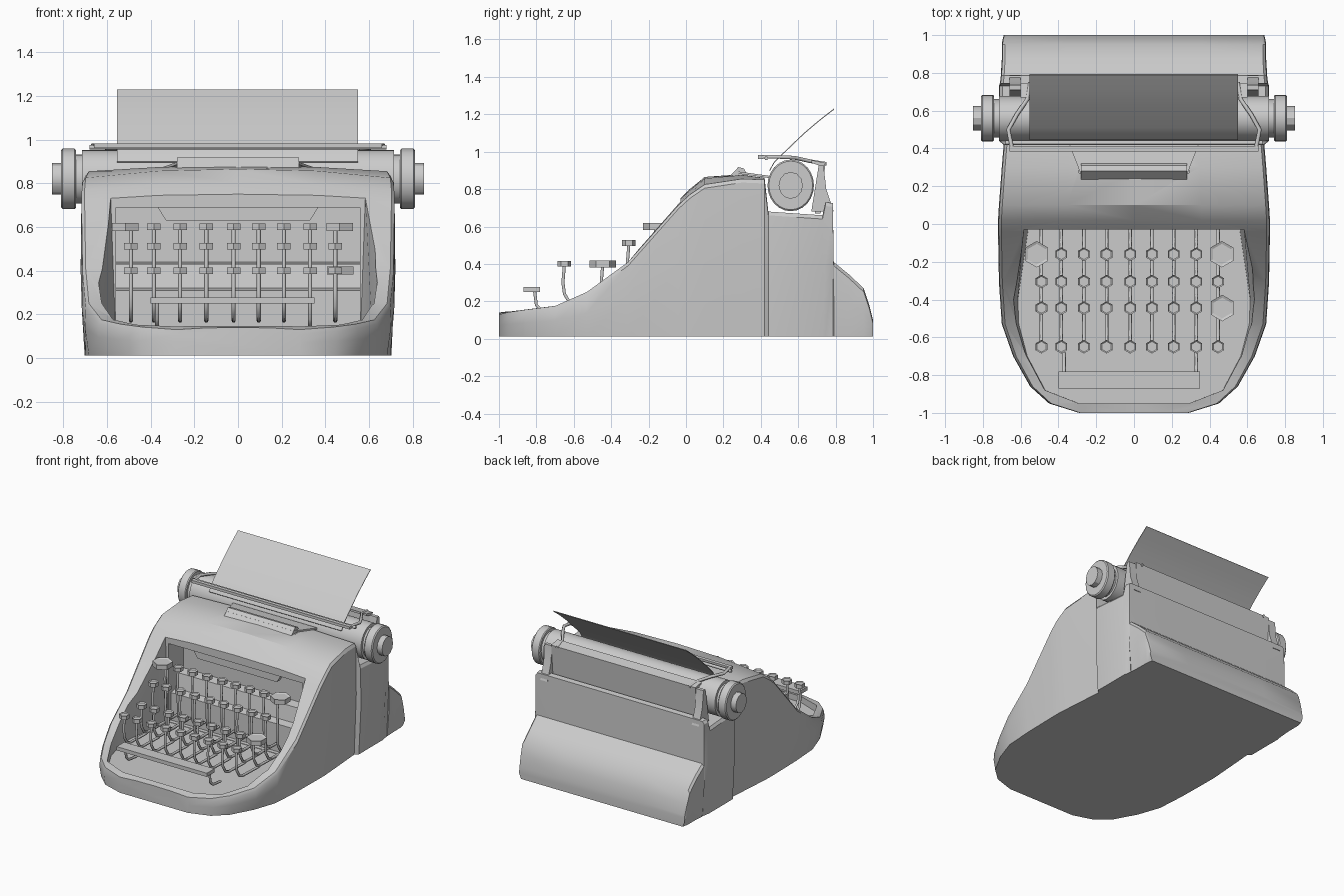
import bpy, bmesh, math
from mathutils import Matrix

if "Cube" in bpy.data.objects:
    bpy.data.objects.remove(bpy.data.objects["Cube"])


def add(name, bm, angle=30):
    bmesh.ops.recalc_face_normals(bm, faces=bm.faces)
    me = bpy.data.meshes.new(name)
    bm.to_mesh(me)
    bm.free()
    ob = bpy.data.objects.new(name, me)
    bpy.context.collection.objects.link(ob)
    smooth(ob, angle)
    return ob


def smooth(ob, angle):
    bpy.ops.object.select_all(action='DESELECT')
    ob.select_set(True)
    bpy.context.view_layer.objects.active = ob
    bpy.ops.object.shade_smooth_by_angle(angle=math.radians(angle))


def loft(name, rings, angle=30):
    bm = bmesh.new()
    vs = [[bm.verts.new(p) for p in r] for r in rings]
    n = len(rings[0])
    for a, b in zip(vs, vs[1:]):
        for i in range(n):
            j = (i + 1) % n
            bm.faces.new((a[i], a[j], b[j], b[i]))
    bm.faces.new(vs[0])
    bm.faces.new(vs[-1])
    return add(name, bm, angle)


def profile(name, pts, x0, x1):
    """Side profile (y, z) extruded across x."""
    return loft(name, [[(x, y, z) for y, z in pts] for x in (x0, x1)])


def box(name, x0, x1, y0, y1, z0, z1):
    return profile(name, [(y0, z0), (y1, z0), (y1, z1), (y0, z1)], x0, x1)


def turned(name, steps, side=1, n=24):
    """Stepped solid around the platen axis; steps are (x, radius)."""
    ring = [2 * math.pi * i / n for i in range(n)]
    return loft(name, [[(side * x, 0.56 + 0.9 * r * math.cos(a), 0.82 + r * math.sin(a))
                        for a in ring] for x, r in steps])


def tubes(name, paths, r, res=1):
    cu = bpy.data.curves.new(name, 'CURVE')
    cu.dimensions = '3D'
    cu.bevel_depth = r
    cu.bevel_resolution = res
    cu.use_fill_caps = True
    for path in paths:
        sp = cu.splines.new('POLY')
        sp.points.add(len(path) - 1)
        for p, co in zip(sp.points, path):
            p.co = (*co, 1)
    ob = bpy.data.objects.new(name, cu)
    bpy.context.collection.objects.link(ob)
    return ob


def cut(target, cutter):
    m = target.modifiers.new('cut', 'BOOLEAN')
    m.operation = 'DIFFERENCE'
    m.solver = 'EXACT'
    m.object = cutter
    bpy.context.view_layer.objects.active = target
    bpy.ops.object.modifier_apply(modifier=m.name)
    bpy.data.objects.remove(cutter)


# Body shell: stations of y, half width, side height, crown
stations = [(-1, .29, .13, .01), (-.95, .45, .142, .005), (-.86, .55, .155, .005),
            (-.7, .64, .175, 0), (-.53, .70, .25, 0), (-.31, .715, .41, 0),
            (-.04, .72, .715, .025), (.02, .72, .77, .03), (.1, .715, .825, .04), (.3, .70, .855, .025),
            (.42, .69, .85, .012), (.44, .715, .68, 0), (.73, .715, .66, 0),
            (.745, .71, .73, 0), (.785, .705, .725, 0), (.79, .705, .41, 0),
            (.87, .70, .345, 0), (.95, .70, .27, 0), (.98, .695, .18, 0), (1, .69, .10, 0)]
rings = []
for y, w, z, c in stations:
    half = [(w * .975, .012), (w, z * .55), (w * .995, z - .02), (w * .975, z), (w * .5, z + c * .8)]
    rings.append([(x, y, h) for x, h in half] + [(0, y, z + c)] +
                 [(-x, y, h) for x, h in reversed(half)])
body = loft('body_shell', rings)

# Keyboard well, space under the hood, and type opening
well = [(-.03, .56, .585), (-.4, .615, .68), (-.53, .61, .67), (-.7, .565, .60),
        (-.88, .47, .49), (-.95, .29, .295)]
cut(body, loft('well_cutter', [
    [(w[k], w[0], z) for w in well] + [(-w[k], w[0], z) for w in reversed(well)]
    for k, z in ((1, .10), (2, .80))]))
cut(body, box('hood_cutter', -.558, .558, -.1, .15, .103, .69))
cut(body, box('type_cutter', -.29, .29, .27, .5, .80, 1))
smooth(body, 30)

# Stepped mechanism cover and panel beneath the hood
profile('mechanism_cover', [(.0, .1), (.0, .31), (.06, .32), (.08, .43), (.16, .44), (.16, .1)], -.57, .57)
loft('hood_panel', [[(s * w, y, z) for s, w, z in
                     ((-1, .33, .63), (1, .33, .63), (1, .38, .71), (-1, .38, .71))]
                    for y in (-.01, .03)])

# Type guard in front of the platen
profile('type_guard', [(.235, .87), (.28, .918), (.31, .91), (.33, .87)], -.28, .28)
loft('type_guard_plate', [[(s * w, y, z) for s, w, y, z in
                           ((-1, .28, .26, .885 + d), (1, .28, .26, .885 + d),
                            (1, .35, .44, .86 + d), (-1, .35, .44, .86 + d))] for d in (0, .012)])

# Platen roller and end knobs
turned('platen', [(-.715, .132), (.715, .132)], n=32)
for side, label in ((1, 'right'), (-1, 'left')):
    turned(label + '_knob_collar', [(.71, .112), (.745, .112)], side)
    turned(label + '_knob', [(.742, .132), (.748, .138), (.803, .138), (.81, .13)], side)
    turned(label + '_knob_cap', [(.80, .072), (.852, .072)], side, 12)

# Paper rest behind the platen, with end brackets
profile('paper_rest', [(.69, .67), (.72, .67), (.745, .94), (.67, .955), (.67, .94), (.715, .925)], -.6, .6)
for s in (1, -1):
    profile('paper_rest_bracket', [(.67, .68), (.79, .68), (.75, .80), (.735, .93), (.71, .93)], s * .60, s * .66)

# Paper bail: rods and curved arms
box('paper_bail', -.66, .66, .385, .412, .962, .982)
tubes('paper_bail_rod', [[(-.68, .43, .965), (.68, .43, .965)]], .011)
tubes('paper_bail_arms', [[(s * x, y, z) for x, y, z in
                           ((.645, .395, .972), (.665, .5, .972), (.62, .58, .968), (.565, .66, .95), (.55, .75, .935))]
                          for s in (1, -1)], .011)

# Sheet of paper
sheet = [(.445, .90), (.47, .945), (.51, .985), (.63, 1.10), (.71, 1.168), (.79, 1.23)]
profile('paper', sheet + [(y + .003, z - .004) for y, z in reversed(sheet)], -.553, .55)


# Hexagonal key caps with dished tops
def key(bm, x, y, z, r):
    t = .03 if r < .05 else .036
    res = bmesh.ops.create_cone(bm, cap_ends=True, segments=6, radius1=r, radius2=r, depth=t,
                                matrix=Matrix.Translation((x, y, z)))
    top = max({f for v in res['verts'] for f in v.link_faces}, key=lambda f: f.calc_center_median().z)
    bmesh.ops.inset_region(bm, faces=[top], thickness=r * .22, depth=-.006)


columns = [-.49, -.385, -.265, -.145, -.02, .095, .21, .33, .445]
rows = [(-.65, .40), (-.445, .40), (-.305, .512), (-.16, .60)]
big = {(0, 3): -.515, (8, 3): .465, (8, 1): .467}
keys = bmesh.new()
levers = []
for j, (y, z) in enumerate(rows):
    for i, x in enumerate(columns):
        large = (i, j) in big
        key(keys, big.get((i, j), x), y, z, .07 if large else .036)
        back = min(y + .26, -.02)
        levers.append([(x, y, z), (x, y - .008, z - .1), (x, y, .24), (x, y + .03, .19),
                       (x, y + .07, .175), (x, max(back, y + .1), .17)])
add('keys', keys, 20)

# Space bar and all bent key levers
box('space_bar', -.40, .35, -.87, -.78, .25, .278)
for x in (-.37, .33):
    levers.append([(x, -.81, .26), (x, -.80, .18), (x, -.77, .15), (x, -.68, .14)])
tubes('key_levers', levers, .0095)
